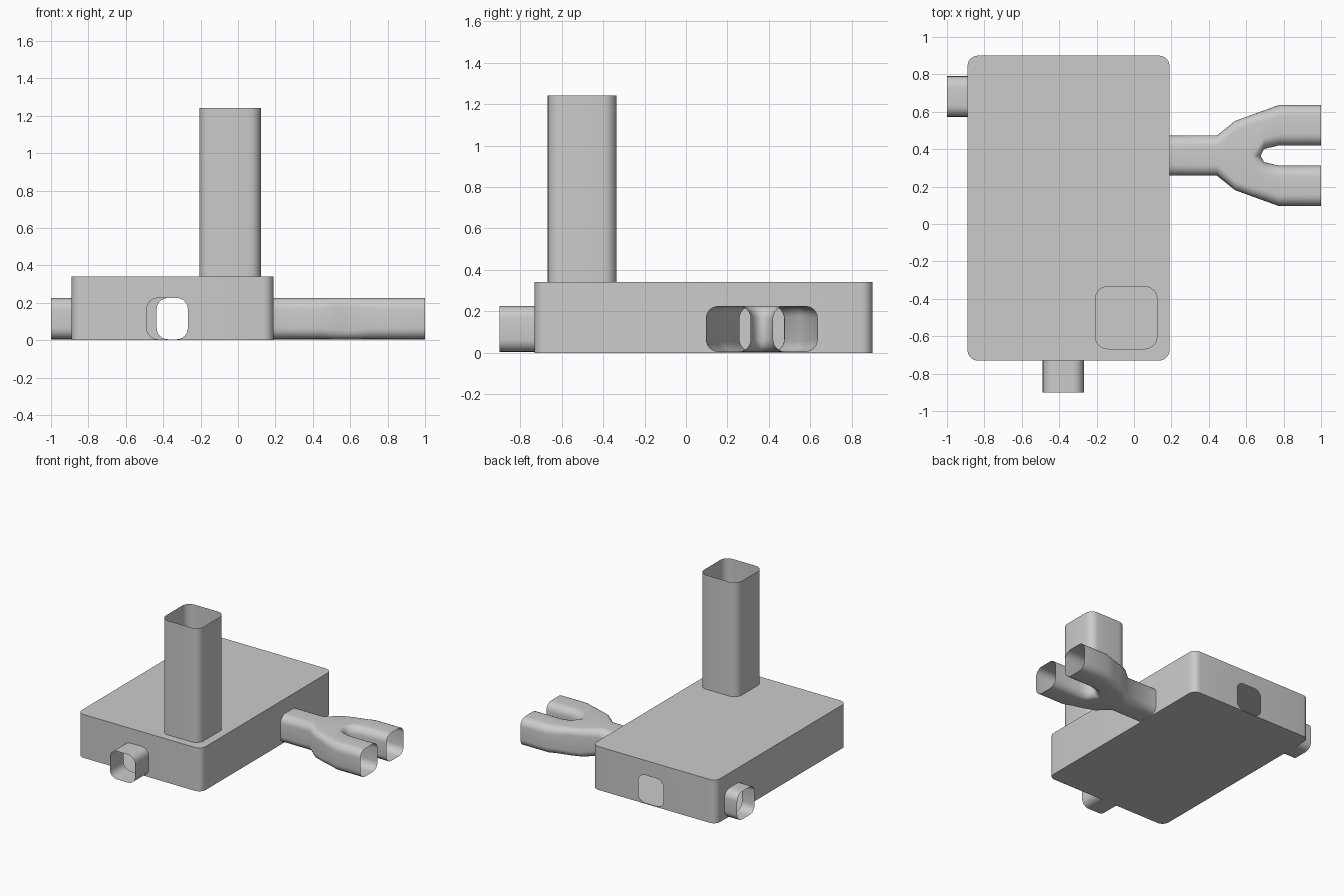
import bpy, bmesh, math
from mathutils import Vector

if "Cube" in bpy.data.objects:
    bpy.data.objects.remove(bpy.data.objects["Cube"])

SEG = 6                                   # segments per rounded corner
X0, X1, Y0, Y1, H = -0.89, 0.19, -0.73, 0.90, 0.342
R = 0.055                                 # plan corner radius of the chamber
ZA, ZB = 0.005, 0.226                     # height range of the side ducts
RD = 0.06                                 # side duct corner radius


def rounded(u0, u1, v0, v1, r):
    """Rounded rectangle: top-right corner first, then clockwise."""
    pts = []
    for cu, cv, start in ((u1 - r, v1 - r, 90), (u1 - r, v0 + r, 0),
                          (u0 + r, v0 + r, -90), (u0 + r, v1 - r, -180)):
        for i in range(SEG + 1):
            a = math.radians(start - 90 * i / SEG)
            pts.append((cu + r * math.cos(a), cv + r * math.sin(a)))
    return pts


def place(axis, d, pts):
    """Lift 2D points onto a plane at distance d along an axis."""
    if axis == 'x':
        return [Vector((d, u, v)) for u, v in pts]
    if axis == 'y':
        return [Vector((u, d, v)) for u, v in pts]
    return [Vector((u, v, d)) for u, v in pts]


def loft(bm, rings, spans=None):
    """Skin closed rings; spans limits which segments each step covers."""
    vs = [[bm.verts.new(p) for p in ring] for ring in rings]
    n = len(rings[0])
    for s, (a, b) in enumerate(zip(vs, vs[1:])):
        for k in (spans[s] if spans else range(n)):
            j = (k + 1) % n
            bm.faces.new((a[k], a[j], b[j], b[k]))


def panel(bm, loops, normal):
    """Flat panel: first loop is the outline, the others are holes."""
    edges = []
    for pts in loops:
        vs = [bm.verts.new(p) for p in pts]
        edges += [bm.edges.new((vs[i - 1], vs[i])) for i in range(len(vs))]
    bmesh.ops.triangle_fill(bm, use_beauty=True, edges=edges, normal=normal)


def finish(bm, name, angle=40):
    bmesh.ops.remove_doubles(bm, verts=bm.verts, dist=0.0005)
    bmesh.ops.delete(bm, geom=[v for v in bm.verts if not v.link_faces], context='VERTS')
    bmesh.ops.recalc_face_normals(bm, faces=bm.faces)
    me = bpy.data.meshes.new(name)
    bm.to_mesh(me)
    bm.free()
    ob = bpy.data.objects.new(name, me)
    bpy.context.collection.objects.link(ob)
    bpy.ops.object.select_all(action='DESELECT')
    ob.select_set(True)
    bpy.context.view_layer.objects.active = ob
    bpy.ops.object.shade_smooth_by_angle(angle=math.radians(angle))
    return ob


# Openings
tower_hole = rounded(-0.207, 0.123, -0.667, -0.335, 0.065)
front_hole = rounded(-0.488, -0.268, ZA, ZB, RD)
back_hole = rounded(-0.435, -0.215, ZA, ZB, RD)
left_hole = rounded(0.573, 0.79, ZA, ZB, RD)
right_hole = rounded(0.257, 0.473, ZA, ZB, RD)

# Hollow chamber with an opening in each wall and in the lid
bm = bmesh.new()
plan = rounded(X0, X1, Y0, Y1, R)
panel(bm, [place('z', 0, plan)], (0, 0, -1))
panel(bm, [place('z', H, plan), place('z', H, tower_hole)], (0, 0, 1))
corners = [k for k in range(len(plan)) if k % (SEG + 1) != SEG]
loft(bm, [place('z', 0, plan), place('z', H, plan)], [corners])
for axis, d, a, b, hole, nrm in (
        ('y', Y0, X0 + R, X1 - R, front_hole, (0, -1, 0)),
        ('y', Y1, X0 + R, X1 - R, back_hole, (0, 1, 0)),
        ('x', X0, Y0 + R, Y1 - R, left_hole, (-1, 0, 0)),
        ('x', X1, Y0 + R, Y1 - R, right_hole, (1, 0, 0))):
    rect = [(a, 0), (b, 0), (b, H), (a, H)]
    panel(bm, [place(axis, d, rect), place(axis, d, hole)], nrm)
finish(bm, "chamber")

# Straight open ducts
for name, axis, a, b, prof in (
        ("tower_shaft", 'z', H, 1.242, tower_hole),
        ("front_duct", 'y', -0.90, Y0, front_hole),
        ("left_duct", 'x', -1.0, X0, left_hole)):
    bm = bmesh.new()
    loft(bm, [place(axis, a, prof), place(axis, b, prof)])
    finish(bm, name)

# Forked duct: one half is lofted, then mirrored across its centre line
rings = []
n = 4 * (SEG + 1)
inner = range(2 * (SEG + 1), n)
for x, half in ((X1, 0.108), (0.444, 0.108), (0.54, 0.185), (0.625, 0.216)):
    ring = place('x', x, rounded(0, half, ZA, ZB, 0.05 if half > 0.12 else RD))
    for k in inner:
        ring[k].y = 0
    rings.append(ring)
# crotch: the inner side of the split ring bows forward between top and bottom
mid, hh = (ZA + ZB) / 2, (ZB - ZA) / 2
for k in inner:
    t = abs(rings[-1][k].z - mid) / hh
    rings[-1][k].x += 0.062 * math.sqrt(max(0, 1 - t * t))
branch = place('x', 0.70, rounded(0.035, 0.243, ZA, ZB, RD))
for k in inner:
    branch[k].x = 0.695
rings.append(branch)
for x in (0.775, 1.0):
    rings.append(place('x', x, rounded(0.054, 0.27, ZA, ZB, RD)))
outer_span = list(range(2 * (SEG + 1))) + [n - 1]
bm = bmesh.new()
loft(bm, rings, [outer_span] * 3 + [range(n)] * 3)
fork = finish(bm, "forked_duct", 50)
fork.location.y = 0.366
mirror = fork.modifiers.new("Mirror", 'MIRROR')
mirror.use_axis = (False, True, False)
mirror.merge_threshold = 0.001
